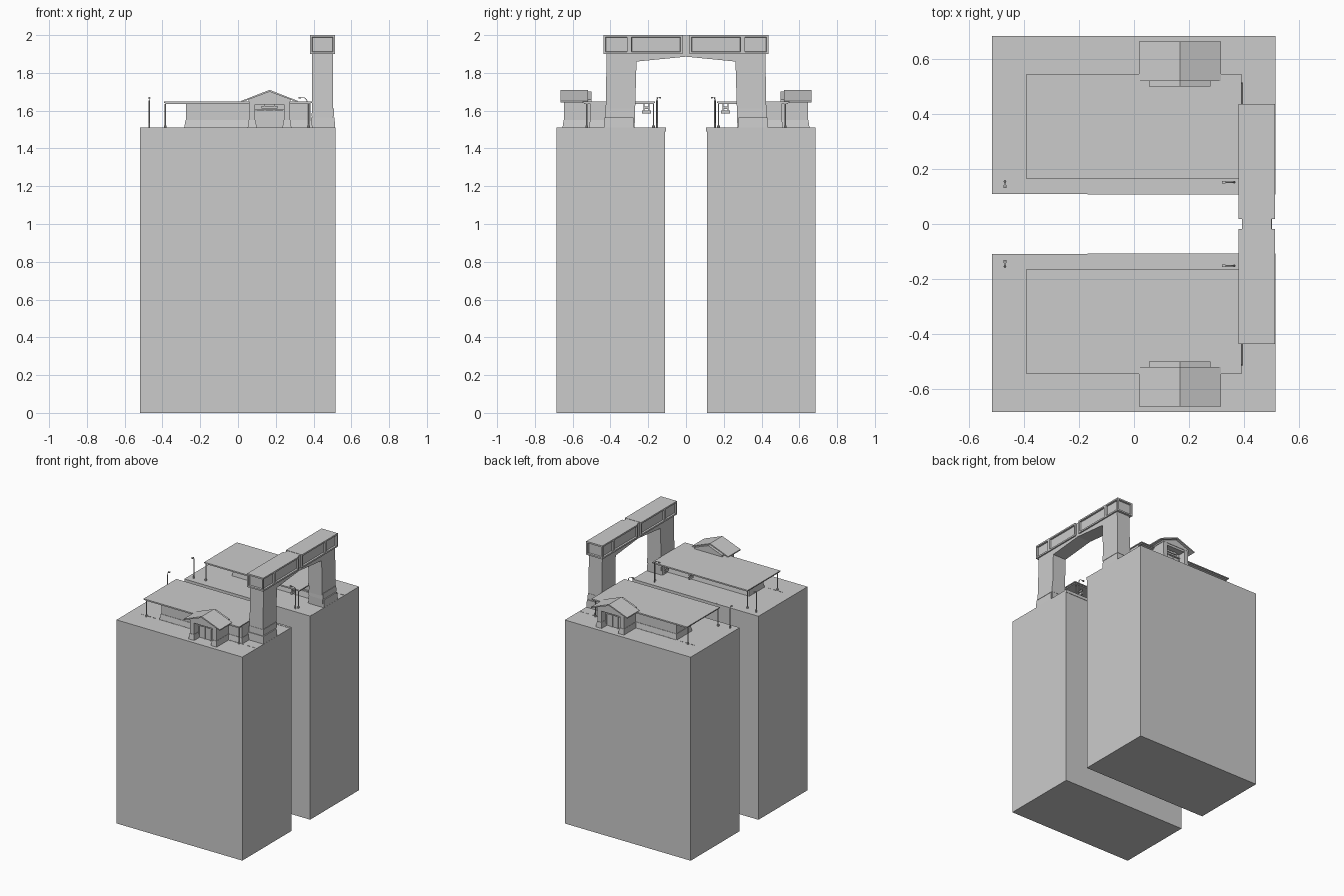
import bpy, bmesh, math
from mathutils import Vector

if "Cube" in bpy.data.objects:
    bpy.data.objects.remove(bpy.data.objects["Cube"])


def finish(name, bm, mirror=True):
    bmesh.ops.recalc_face_normals(bm, faces=bm.faces)
    me = bpy.data.meshes.new(name)
    bm.to_mesh(me)
    bm.free()
    ob = bpy.data.objects.new(name, me)
    bpy.context.collection.objects.link(ob)
    if mirror:
        m = ob.modifiers.new("other_side", 'MIRROR')
        m.use_axis = (False, True, False)
        m.use_mirror_merge = False
    return ob


def add_box(bm, x0, x1, y0, y1, z0, z1, flare=0.0):
    """Box whose bottom is wider by flare."""
    geo = bmesh.ops.create_cube(bm, size=1)
    for v in geo['verts']:
        f = flare if v.co.z < 0 else 0
        v.co = Vector((x0 - f if v.co.x < 0 else x1 + f,
                       y0 - f if v.co.y < 0 else y1 + f,
                       z0 if v.co.z < 0 else z1))


def boxes(name, *dims, mirror=True):
    bm = bmesh.new()
    for d in dims:
        add_box(bm, *d)
    return finish(name, bm, mirror)


def prism(name, pts, axis, a, b, mirror=True):
    """Extrude a profile along x (points are y,z) or y (points are x,z)."""
    bm = bmesh.new()
    vs = [bm.verts.new((a, p, q) if axis == 'x' else (p, a, q)) for p, q in pts]
    face = bm.faces.new(vs)
    ext = bmesh.ops.extrude_face_region(bm, geom=[face])
    shift = Vector((b - a, 0, 0) if axis == 'x' else (0, b - a, 0))
    bmesh.ops.translate(bm, vec=shift,
                        verts=[g for g in ext['geom'] if isinstance(g, bmesh.types.BMVert)])
    return finish(name, bm, mirror)


def recess(bm, faces, border, depth):
    bmesh.ops.recalc_face_normals(bm, faces=bm.faces)
    bmesh.ops.inset_individual(bm, faces=faces, thickness=border, depth=0)
    bmesh.ops.inset_individual(bm, faces=faces, thickness=0.003, depth=-depth)


def add_rod(bm, p, q, r, sides=8):
    p, q = Vector(p), Vector(q)
    geo = bmesh.ops.create_cone(bm, cap_ends=True, segments=sides,
                                radius1=r, radius2=r, depth=(q - p).length)
    rot = Vector((0, 0, 1)).rotation_difference(q - p).to_matrix()
    for v in geo['verts']:
        v.co = rot @ v.co + (p + q) / 2


G = 1.51  # ground level on top of the blocks

# Two tall ground blocks
boxes("ground_block", (-0.518, 0.515, 0.11, 0.685, 0, G))
boxes("platform_edge", (-0.17, 0.515, 0.107, 0.125, G - 0.02, G + 0.002))

# Kerb dashes along the outer side
boxes("kerb_dashes", *[(-0.43 + i * 0.048, -0.405 + i * 0.048, 0.513, 0.517, G, G + 0.002)
                       for i in range(20)])

# Canopy roof with a thin fascia and corner posts
boxes("canopy_roof", (-0.392, 0.392, 0.163, 0.547, 1.641, 1.648),
      (-0.385, 0.385, 0.17, 0.54, 1.634, 1.641))
bm = bmesh.new()
for x in (-0.385, 0.375):
    for y in (0.172, 0.525):
        add_rod(bm, (x, y, G), (x, y, 1.636), 0.0035)
        add_rod(bm, (x, y, G), (x, y, G + 0.012), 0.007)
finish("canopy_posts", bm)

# Station hall with flared skirting and recessed windows
bm = bmesh.new()
add_box(bm, -0.275, 0.385, 0.345, 0.505, 1.545, 1.636)
for x in [-0.275 + 0.11 * i for i in range(1, 6)]:
    bmesh.ops.bisect_plane(bm, geom=bm.verts[:] + bm.edges[:] + bm.faces[:],
                           plane_co=(x, 0, 0), plane_no=(1, 0, 0))
bmesh.ops.recalc_face_normals(bm, faces=bm.faces)
recess(bm, [f for f in bm.faces if f.normal.y < -0.9], 0.016, 0.008)
finish("station_hall", bm)
boxes("hall_skirting", (-0.278, 0.388, 0.342, 0.508, G, 1.55, 0.007))

# Hanging signs below the canopy
boxes("hanging_signs", *[d for x in (0.1, 0.3) for d in (
    (x, x + 0.012, 0.186, 0.232, 1.585, 1.602),
    (x, x + 0.012, 0.192, 0.226, 1.608, 1.622),
    (x + 0.004, x + 0.008, 0.194, 0.198, 1.6, 1.64),
    (x + 0.004, x + 0.008, 0.22, 0.224, 1.6, 1.64))])

# Entrance porch: side piers, back wall, lintel, door frames
boxes("porch_piers", *[d for s in (-1, 1) for d in (
    (0.167 + s * 0.092 - 0.016, 0.167 + s * 0.092 + 0.016, 0.5, 0.645, 1.545, 1.652),
    (0.167 + s * 0.092 - 0.018, 0.167 + s * 0.092 + 0.018, 0.5, 0.648, G, 1.55, 0.006))])
boxes("porch_back_wall", (0.08, 0.255, 0.5, 0.59, G, 1.652))
boxes("porch_lintel", (0.08, 0.255, 0.59, 0.643, 1.632, 1.652))
boxes("porch_door_frame", (0.09, 0.245, 0.59, 0.598, 1.598, 1.605),
      *[(x, x + 0.006, 0.59, 0.596, G, 1.6) for x in (0.092, 0.14, 0.188, 0.237)])
boxes("porch_sign", (0.125, 0.21, 0.6, 0.606, 1.612, 1.626),
      (0.14, 0.143, 0.601, 0.604, 1.62, 1.64), (0.192, 0.195, 0.601, 0.604, 1.62, 1.64))

# Gabled porch roof
prism("porch_gable", [(0.055, 1.648), (0.279, 1.648), (0.279, 1.66), (0.167, 1.702),
                      (0.055, 1.66)], 'y', 0.5, 0.646)
prism("porch_roof", [(0.018, 1.652), (0.018, 1.644), (0.167, 1.7), (0.316, 1.644),
                     (0.316, 1.652), (0.167, 1.71)], 'y', 0.52, 0.665)

# Street lamps with a bent arm and a small head
for name, x, y, dx, dy in (("lamp_left", -0.47, 0.155, 0, -0.022),
                           ("lamp_right", 0.365, 0.152, -0.045, 0)):
    bm = bmesh.new()
    add_rod(bm, (x, y, G), (x, y, 1.655), 0.003)
    add_rod(bm, (x, y, G), (x, y, 1.535), 0.005)
    add_rod(bm, (x, y, 1.655), (x + dx * 0.25, y + dy * 0.25, 1.668), 0.0022, 6)
    add_rod(bm, (x + dx * 0.25, y + dy * 0.25, 1.668), (x + dx, y + dy, 1.67), 0.0022, 6)
    hx, hy = x + dx * 0.85, y + dy * 0.85
    add_box(bm, hx - 0.006, hx + 0.006, hy - 0.005, hy + 0.005, 1.664, 1.671)
    finish(name, bm)

# Gate: legs and shallow arched lintel as one profile
half = [(0.0, 1.886), (0.262, 1.86), (0.272, G), (0.427, G), (0.42, 1.905)]
prism("gate_arch", half + [(-y, z) for y, z in reversed(half[1:])], 'x', 0.393, 0.503, False)

# Stepped plinths round the gate legs
boxes("gate_plinth", (0.391, 0.507, 0.27, 0.427, 1.57, 1.612, 0.001),
      (0.387, 0.511, 0.277, 0.432, G, 1.565, 0.003))

# Gate beam with recessed panels on both faces and the ends
bm = bmesh.new()
add_box(bm, 0.381, 0.513, 0.018, 0.437, 1.9, 2.0)
bmesh.ops.bisect_plane(bm, geom=bm.verts[:] + bm.edges[:] + bm.faces[:],
                       plane_co=(0, 0.3, 0), plane_no=(0, 1, 0))
bmesh.ops.recalc_face_normals(bm, faces=bm.faces)
recess(bm, [f for f in bm.faces if abs(f.normal.x) > 0.9 or f.normal.y > 0.9], 0.016, 0.012)
finish("gate_beam", bm)
boxes("gate_beam_centre", (0.393, 0.501, -0.019, 0.019, 1.888, 1.998), mirror=False)
